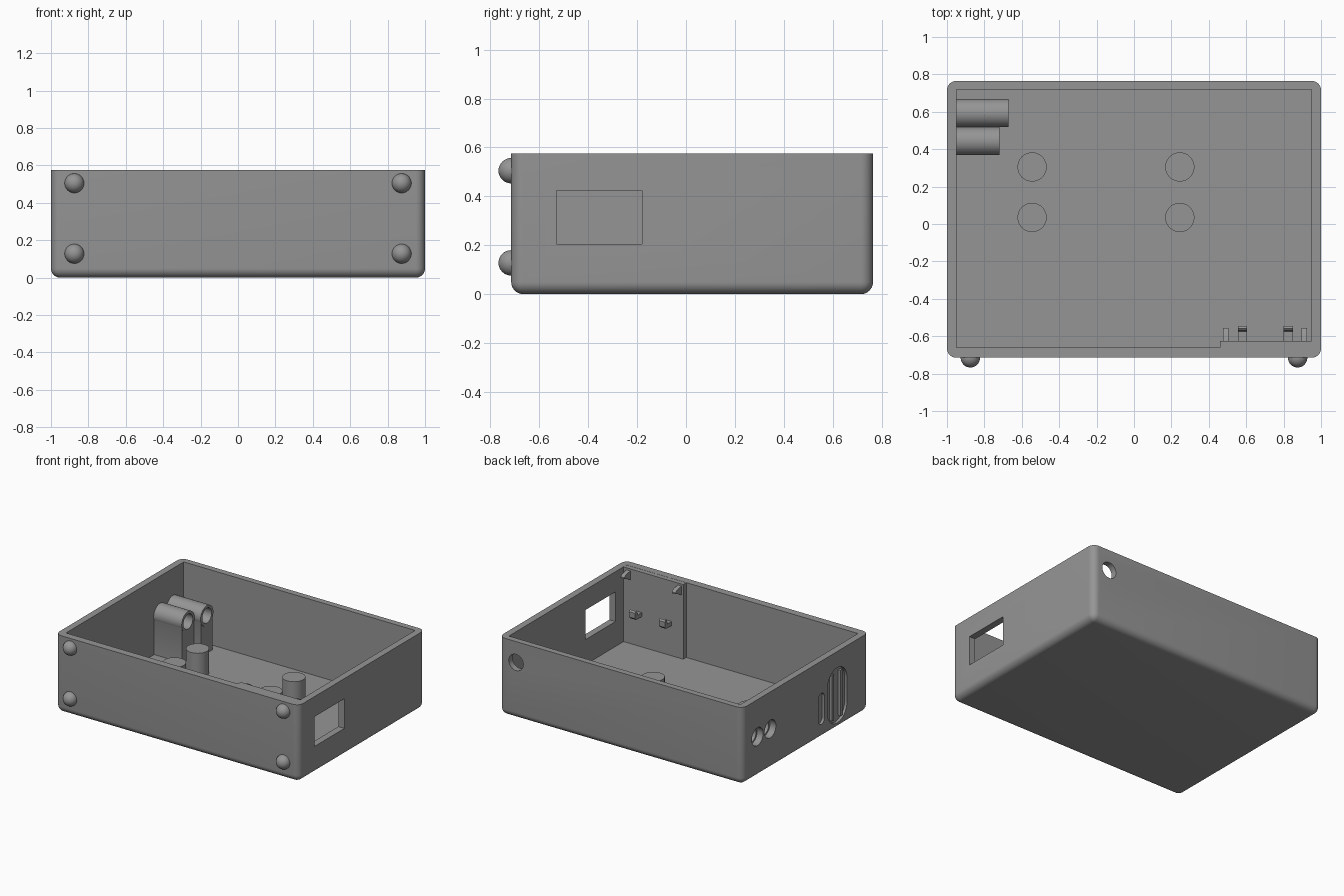
import bpy, bmesh, math
from mathutils import Vector, Matrix

if "Cube" in bpy.data.objects:
    bpy.data.objects.remove(bpy.data.objects["Cube"])

grey = bpy.data.materials.new("plain_grey")
grey.diffuse_color = (0.30, 0.30, 0.30, 1)
grey.use_nodes = True
grey.node_tree.nodes["Principled BSDF"].inputs["Base Color"].default_value = grey.diffuse_color


def finish(name, bm, smooth=True):
    bmesh.ops.recalc_face_normals(bm, faces=bm.faces)
    me = bpy.data.meshes.new(name)
    bm.to_mesh(me)
    bm.free()
    me.materials.append(grey)
    ob = bpy.data.objects.new(name, me)
    bpy.context.collection.objects.link(ob)
    if smooth:
        shade(ob)
    return ob


def shade(ob):
    bpy.ops.object.select_all(action='DESELECT')
    ob.select_set(True)
    bpy.context.view_layer.objects.active = ob
    bpy.ops.object.shade_smooth_by_angle(angle=math.radians(30))


def box_bm(x0, x1, y0, y1, z0, z1):
    bm = bmesh.new()
    bmesh.ops.create_cube(bm, size=1)
    for v in bm.verts:
        v.co = Vector(((x0 + x1) / 2 + v.co.x * (x1 - x0),
                       (y0 + y1) / 2 + v.co.y * (y1 - y0),
                       (z0 + z1) / 2 + v.co.z * (z1 - z0)))
    return bm


def box(name, *dims):
    return finish(name, box_bm(*dims), False)


def cylinder(name, a, b, r, seg=48):
    a, b = Vector(a), Vector(b)
    rot = (b - a).to_track_quat('Z', 'Y').to_matrix().to_4x4()
    bm = bmesh.new()
    bmesh.ops.create_cone(bm, cap_ends=True, segments=seg, radius1=r, radius2=r,
                          depth=(b - a).length,
                          matrix=Matrix.Translation((a + b) / 2) @ rot)
    return finish(name, bm)


def prism(name, pts, x0, x1):
    """Extrude a (y, z) outline along x."""
    bm = bmesh.new()
    f = bm.faces.new([bm.verts.new((x0, y, z)) for y, z in pts])
    ext = bmesh.ops.extrude_face_region(bm, geom=[f])
    bmesh.ops.translate(bm, vec=(x1 - x0, 0, 0),
                        verts=[g for g in ext["geom"] if isinstance(g, bmesh.types.BMVert)])
    return finish(name, bm)


def stadium(y, z, r, half):
    pts = []
    for i in range(34):
        k = i if i < 17 else i - 1
        a = math.pi * k / 16
        c = half - r if i < 17 else r - half
        pts.append((y + r * math.cos(a), z + c + r * math.sin(a)))
    return pts


def apply_bool(ob, other, op='DIFFERENCE'):
    m = ob.modifiers.new("bool", 'BOOLEAN')
    m.operation, m.solver, m.object = op, 'EXACT', other
    bpy.context.view_layer.objects.active = ob
    bpy.ops.object.modifier_apply(modifier=m.name)
    bpy.data.objects.remove(other, do_unlink=True)


# Outer case with rounded bottom and upright edges
bm = box_bm(-1, 1, -0.715, 0.765, 0, 0.575)
edges = [e for e in bm.edges if not all(v.co.z > 0.5 for v in e.verts)]
bmesh.ops.bevel(bm, geom=edges, offset=0.05, segments=8, profile=0.5, affect='EDGES')
case = finish("case", bm, False)

# Cavity, side window, cable holes and the recessed side vent
apply_bool(case, box("cavity", -0.95, 0.95, -0.66, 0.72, 0.02, 0.8))
apply_bool(case, box("window", 0.9, 1.1, -0.53, -0.18, 0.205, 0.425))
apply_bool(case, cylinder("back_hole", (0.86, 0.65, 0.42), (0.86, 0.85, 0.42), 0.06))
for y in (0.59, 0.44):
    apply_bool(case, cylinder("side_hole", (-1.1, y, 0.3), (-0.94, y, 0.3), 0.066))
apply_bool(case, prism("vent_recess", stadium(-0.345, 0.25, 0.115, 0.205), -1.1, -0.98))
apply_bool(case, prism("slot_recess", stadium(-0.16, 0.22, 0.035, 0.115), -1.1, -0.98))
shade(case)
for i, y in enumerate((-0.395, -0.295)):
    box(f"vent_bar_{i}", -1, -0.975, y - 0.012, y + 0.012, 0.08, 0.42)

# Round feet on the front
for x in (-0.875, 0.875):
    for z in (0.128, 0.505):
        bm = bmesh.new()
        bmesh.ops.create_uvsphere(bm, u_segments=32, v_segments=16, radius=0.052,
                                  matrix=Matrix.Translation((x, -0.715, z)))
        finish("foot", bm)

# Standoffs on the floor
for x in (-0.545, 0.245):
    for y in (0.035, 0.305):
        cylinder("standoff", (x, y, 0.01), (x, y, 0.2), 0.078)

# Cable tubes on solid supports
for y, x1 in ((0.593, -0.67), (0.443, -0.72)):
    tube = cylinder("cable_tube", (-0.951, y, 0.3), (x1, y, 0.3), 0.075)
    apply_bool(tube, box("support", -0.951, x1 - 0.002, y - 0.07, y + 0.07, 0.01, 0.29), 'UNION')
    apply_bool(tube, cylinder("bore", (-1.1, y, 0.3), (-0.5, y, 0.3), 0.055))
    shade(tube)

# Mounting panel inside the front wall
box("mounting_panel", 0.46, 0.951, -0.661, -0.625, 0.01, 0.574)

# Upper snap hooks
for x in (0.475, 0.895):
    prism("snap_hook", [(-0.63, 0.56), (-0.575, 0.55), (-0.555, 0.535), (-0.555, 0.525),
                        (-0.575, 0.52), (-0.63, 0.49)], x, x + 0.03)

# Lower retaining clips
for x in (0.555, 0.8):
    prism("lower_clip", [(-0.63, 0.245), (-0.56, 0.245), (-0.545, 0.26), (-0.545, 0.3),
                         (-0.558, 0.31), (-0.57, 0.3), (-0.575, 0.275), (-0.63, 0.275)],
          x, x + 0.05)
